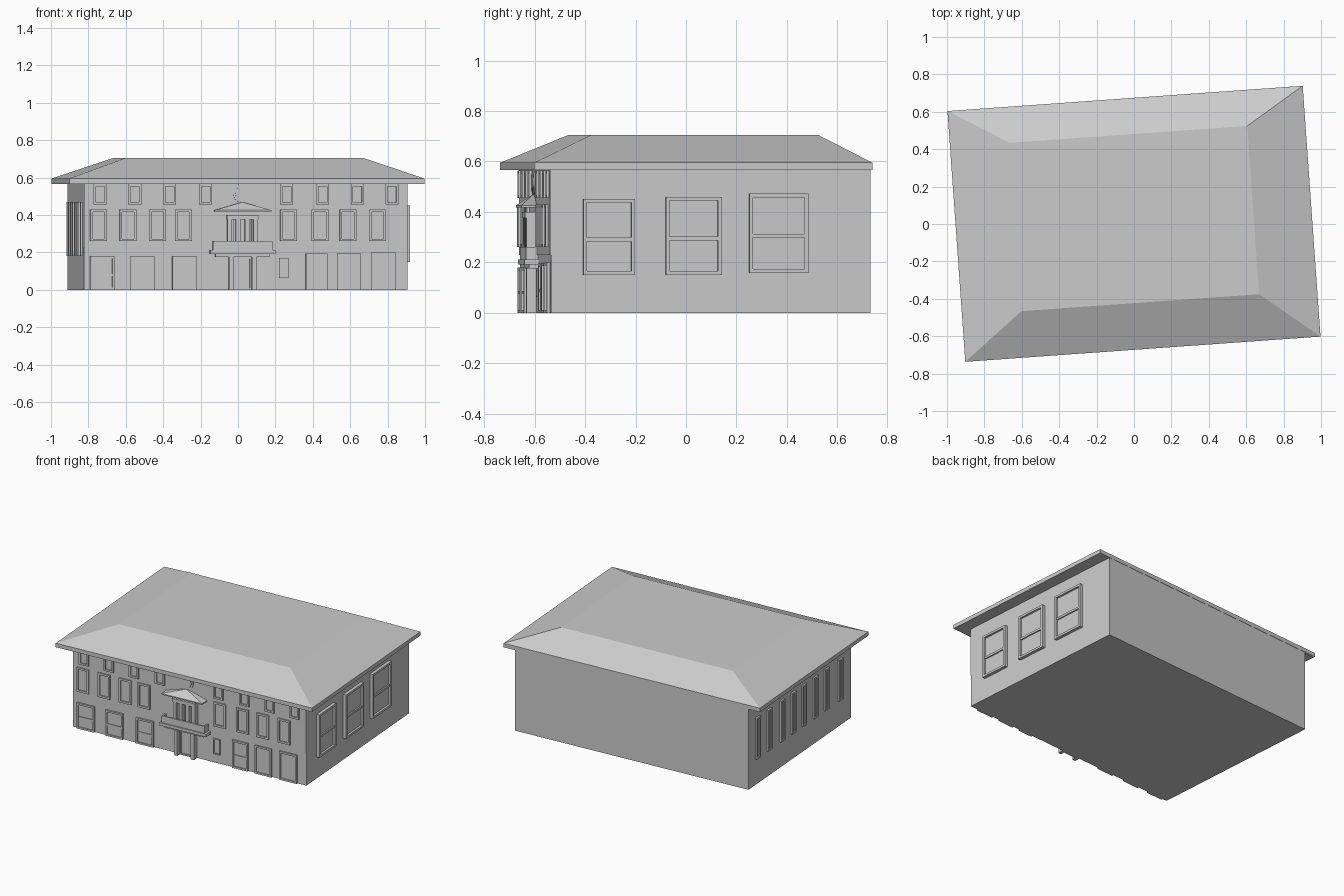
import bpy, bmesh, math
from mathutils import Matrix

if "Cube" in bpy.data.objects:
    bpy.data.objects.remove(bpy.data.objects["Cube"])

ANGLE = math.atan2(0.135, 1.9)      # the whole building is turned slightly
WX, WF, WB = 0.867, -0.598, 0.671   # wall half width, front and back


def finish(name, bm):
    bmesh.ops.recalc_face_normals(bm, faces=bm.faces)
    mesh = bpy.data.meshes.new(name)
    bm.to_mesh(mesh)
    bm.free()
    ob = bpy.data.objects.new(name, mesh)
    bpy.context.collection.objects.link(ob)
    ob.rotation_euler.z = ANGLE
    return ob


def add_box(bm, lo, hi):
    size = [abs(b - a) for a, b in zip(lo, hi)]
    mid = [(a + b) / 2 for a, b in zip(lo, hi)]
    m = Matrix.Translation(mid) @ Matrix.Diagonal((*size, 1))
    bmesh.ops.create_cube(bm, size=1, matrix=m)


def boxes(name, *pairs):
    bm = bmesh.new()
    for lo, hi in pairs:
        add_box(bm, lo, hi)
    return finish(name, bm)


def stacked(name, rings):
    """Solid through rectangles (x0, x1, y0, y1, z)."""
    bm = bmesh.new()
    loops = [[bm.verts.new(p) for p in ((a, c, z), (b, c, z), (b, d, z), (a, d, z))]
             for a, b, c, d, z in rings]
    for p, q in zip(loops, loops[1:]):
        for i in range(4):
            j = (i + 1) % 4
            bm.faces.new((p[i], p[j], q[j], q[i]))
    bm.faces.new(loops[0])
    bm.faces.new(loops[-1])
    return finish(name, bm)


# Facade mappings: along the wall, outwards, up
def front(u, d, z):
    return (u, WF - d, z)


def right(u, d, z):
    return (WX + d, u, z)


def left(u, d, z):
    return (-WX - d, u, z)


def window(name, side, u, w, z0, z1, t, depth, rail=False):
    """Raised frame with an inset sash and an optional middle rail."""
    a, b = u - w / 2, u + w / 2
    parts = [(a, a + t, z0, z1, depth), (b - t, b, z0, z1, depth),
             (a + t, b - t, z0, z0 + t, depth), (a + t, b - t, z1 - t, z1, depth),
             (a + t, b - t, z0 + t, z1 - t, depth * 0.35)]
    if rail:
        m = (z0 + z1) / 2 - 0.01
        parts.append((a + t, b - t, m - t / 2, m + t / 2, depth * 0.75))
    return boxes(name, *[(side(p, -0.004, r), side(q, d, s)) for p, q, r, s, d in parts])


# Walls, with the upper front slightly proud of the ground floor
boxes("walls", ((-WX, WF, 0), (WX, WB, 0.567)))
boxes("upper_front_wall", (front(-WX, -0.004, 0.23), front(WX, 0.004, 0.567)))

# Hipped roof with fascia
stacked("roof", [(-0.952, 0.952, -0.671, 0.673, 0.567),
                 (-0.952, 0.952, -0.671, 0.673, 0.595),
                 (-0.633, 0.641, -0.422, 0.480, 0.705)])

# Front windows, upper two floors
for s in (-1, 1):
    for x in (0.217, 0.41, 0.597, 0.782):
        window("attic_window", front, s * x, 0.07, 0.455, 0.565, 0.012, 0.014)
for x in (-0.79, -0.632, -0.475, -0.335, 0.228, 0.396, 0.547, 0.705):
    window("upper_window", front, x, 0.09, 0.26, 0.43, 0.013, 0.014)

# Ground floor openings
for x, w, top in ((-0.77, 0.13, 0.18), (-0.556, 0.13, 0.18), (-0.33, 0.13, 0.18),
                  (0.378, 0.115, 0.195), (0.55, 0.125, 0.197), (0.735, 0.13, 0.2)):
    window("ground_window", front, x, w, 0, top, 0.012, 0.012, x < 0.5)
window("small_window", front, 0.202, 0.05, 0.062, 0.17, 0.008, 0.01)

# Sash windows on the right side
for y, w, z0, z1 in ((-0.368, 0.206, 0.15, 0.452), (-0.032, 0.222, 0.15, 0.46),
                     (0.306, 0.234, 0.158, 0.472)):
    window("side_sash_window", right, y, w, z0, z1, 0.015, 0.022, True)

# Narrow strips on the left side
for y in (0.56, 0.42, 0.26, 0.12, -0.01, -0.15, -0.29, -0.46):
    window("side_slit_window", left, y, 0.05, 0.18, 0.47, 0.012, 0.012)

# Entrance with pillars
C = -0.02
window("entrance_door", front, C, 0.1, 0, 0.175, 0.01, 0.012)
boxes("entrance_pillars", *[(front(C + s * 0.062 - 0.012, -0.004, 0),
                             front(C + s * 0.062 + 0.012, 0.04, 0.18)) for s in (-1, 1)])

# Balcony slab, bracket course and parapet
boxes("balcony",
      (front(C - 0.145, -0.004, 0.175), front(C + 0.145, 0.035, 0.192)),
      (front(C - 0.175, -0.004, 0.192), front(C + 0.175, 0.055, 0.212)),
      (front(C - 0.16, 0.038, 0.212), front(C + 0.16, 0.048, 0.26)),
      (front(C - 0.16, -0.004, 0.212), front(C - 0.15, 0.038, 0.26)),
      (front(C + 0.15, -0.004, 0.212), front(C + 0.16, 0.038, 0.26)))

# Balcony door surround with posts and lintel
window("balcony_door", front, C, 0.12, 0.212, 0.4, 0.012, 0.014)
boxes("balcony_posts",
      *[(front(C + x - 0.012, -0.004, 0.212), front(C + x + 0.012, 0.04, 0.385))
        for x in (-0.07, -0.025, 0.025, 0.07)],
      (front(C - 0.085, -0.004, 0.375), front(C + 0.085, 0.046, 0.4)))

# Half pyramid canopy above the balcony
E = 0.152
stacked("canopy", [(C - E, C + E, WF - 0.066, WF + 0.004, 0.418),
                   (C - E, C + E, WF - 0.066, WF + 0.004, 0.426),
                   (C - 0.004, C + 0.004, WF - 0.01, WF + 0.004, 0.468)])

# Round window: rim and pane
for name, r, d in (("round_window_rim", 0.05, 0.01), ("round_window_pane", 0.038, 0.014)):
    bm = bmesh.new()
    m = Matrix.Translation(front(C, d / 2, 0.517)) @ Matrix.Rotation(math.pi / 2, 4, 'X')
    bmesh.ops.create_cone(bm, cap_ends=True, segments=32, radius1=r, radius2=r,
                          depth=d, matrix=m)
    finish(name, bm)
